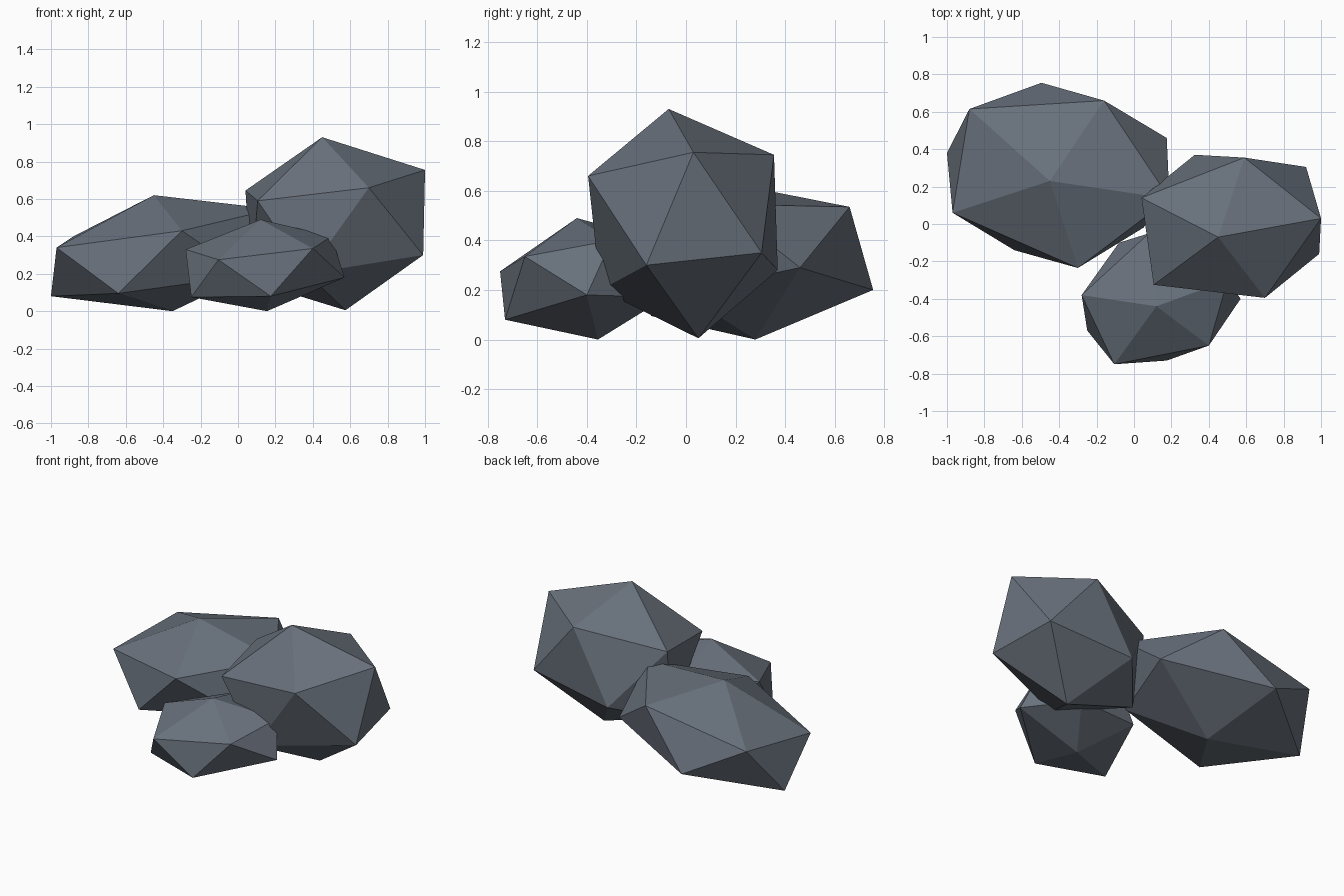
import bpy
import bmesh

# Remove the default object only
default_cube = bpy.data.objects.get("Cube")
if default_cube:
    bpy.data.objects.remove(default_cube, do_unlink=True)


def make_material(name, colour):
    """One flat colour, shown in both viewport and render."""
    material = bpy.data.materials.new(name)
    material.use_nodes = True
    material.diffuse_color = colour
    shader = material.node_tree.nodes["Principled BSDF"]
    shader.inputs["Base Color"].default_value = colour
    shader.inputs["Roughness"].default_value = .9
    return material


def make_rock(name, material, peak, upper_ring, lower_ring, base):
    """Faceted boulder: a peak, two staggered rings of corners and a base."""
    bm = bmesh.new()
    top = bm.verts.new(peak)
    bottom = bm.verts.new(base)
    upper = [bm.verts.new(point) for point in upper_ring]
    lower = [bm.verts.new(point) for point in lower_ring]
    count = len(upper)
    for i in range(count):
        following = (i + 1) % count
        bm.faces.new((top, upper[i], upper[following]))
        bm.faces.new((upper[i], lower[i], upper[following]))
        bm.faces.new((upper[following], lower[i], lower[following]))
        bm.faces.new((bottom, lower[following], lower[i]))
    bmesh.ops.recalc_face_normals(bm, faces=bm.faces[:])

    mesh = bpy.data.meshes.new(name)
    bm.to_mesh(mesh)
    bm.free()
    mesh.materials.append(material)
    rock = bpy.data.objects.new(name, mesh)
    bpy.context.collection.objects.link(rock)
    return rock


slate = make_material("slate grey", (.14, .165, .2, 1))

# Tall boulder on the left
make_rock(
    "tall_rock", slate,
    peak=(.45, -.07, .93),
    upper_ring=[(1, .03, .755), (.59, .355, .745), (.04, .14, .645),
                (.105, -.325, .59), (.7, -.395, .66)],
    lower_ring=[(.92, .305, .35), (.325, .37, .28), (.07, .07, .16),
                (.37, -.345, .2), (.99, -.16, .3)],
    base=(.575, .05, .005),
)

# Wide, low boulder at the back right
make_rock(
    "wide_rock", slate,
    peak=(-.45, .23, .62),
    upper_ring=[(.19, .135, .546), (-.16, .66, .535), (-.88, .615, .4),
                (-.97, .06, .34), (-.3, -.235, .43)],
    lower_ring=[(.175, .46, .29), (-.495, .755, .2), (-1, .38, .08),
                (-.64, -.14, .095), (.05, -.02, .19)],
    base=(-.35, .28, 0),
)

# Small boulder in front
make_rock(
    "small_rock", slate,
    peak=(.12, -.44, .49),
    upper_ring=[(.5, -.3, .4), (.08, -.05, .38), (-.28, -.38, .33),
                (-.105, -.75, .275), (.4, -.65, .335)],
    lower_ring=[(.35, -.08, .17), (-.08, -.1, .17), (-.25, -.57, .075),
                (.175, -.73, .08), (.57, -.4, .18)],
    base=(.155, -.355, 0),
)
